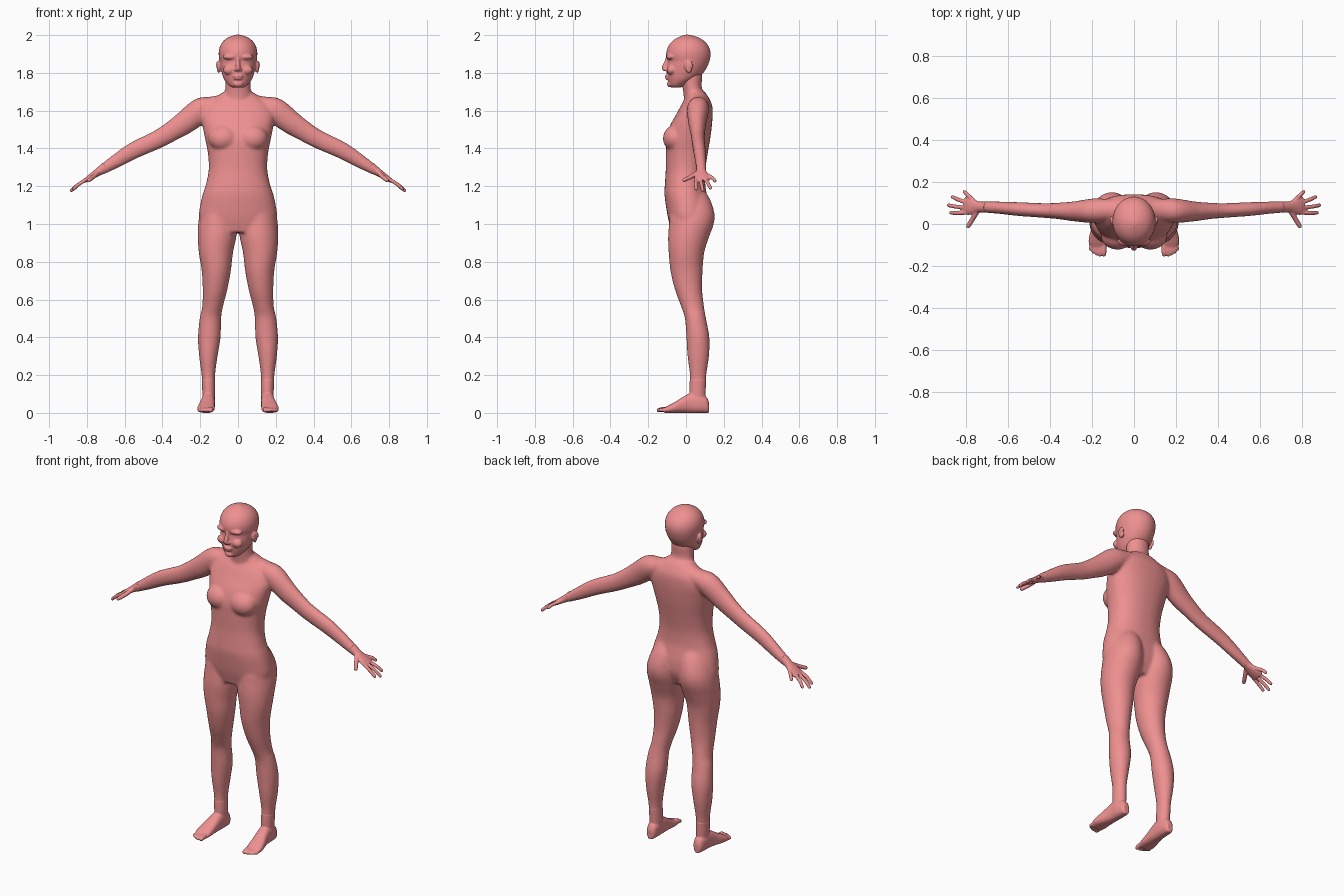
import bpy, bmesh, math
from mathutils import Vector, Matrix

X, Y, Z = Vector((1, 0, 0)), Vector((0, 1, 0)), Vector((0, 0, 1))
skin = bpy.data.materials.new("skin")
skin.diffuse_color = (0.86, 0.28, 0.28, 1)


def catmull(p, steps):
    out = []
    for i in range(len(p) - 1):
        a, b, c, d = p[max(i - 1, 0)], p[i], p[i + 1], p[min(i + 2, len(p) - 1)]
        for s in range(steps):
            t = s / steps
            out.append([0.5 * (2 * q + (r - o) * t + (2 * o - 5 * q + 4 * r - w) * t * t
                               + (3 * q - o - 3 * r + w) * t ** 3)
                        for o, q, r, w in zip(a, b, c, d)])
    return out + [list(p[-1])]


def loft(bm, stations, ref=Y, axis=None, power=2.0, n=28, steps=5):
    """Closed tube through (x, y, z, radius_a, radius_b); radius_b lies along ref."""
    pts = catmull(stations, steps)
    rings = []
    for i, p in enumerate(pts):
        t = axis or (Vector(pts[min(i + 1, len(pts) - 1)][:3]) - Vector(pts[max(i - 1, 0)][:3])).normalized()
        b = (ref - t * ref.dot(t)).normalized()
        a = b.cross(t)
        ring = []
        for k in range(n):
            c, s = math.cos(k * math.tau / n), math.sin(k * math.tau / n)
            c = math.copysign(abs(c) ** (2 / power), c)
            s = math.copysign(abs(s) ** (2 / power), s)
            ring.append(bm.verts.new(Vector(p[:3]) + a * c * max(p[3], 0.002) + b * s * max(p[4], 0.002)))
        rings.append(ring)
    for r0, r1 in zip(rings, rings[1:]):
        for k in range(n):
            bm.faces.new((r0[k], r0[(k + 1) % n], r1[(k + 1) % n], r1[k]))
    bm.faces.new(rings[0][::-1])
    bm.faces.new(rings[-1])


def stack(bm, rows, **kw):
    """Horizontal rings given as (z, x centre, x radius, y front, y back)."""
    loft(bm, [(x, (f + b) / 2, z, r, (b - f) / 2) for z, x, r, f, b in rows], axis=Z, **kw)


def ball(bm, c, r, tilt=0):
    m = Matrix.Translation(c) @ Matrix.Rotation(tilt, 4, 'X') @ Matrix.Diagonal((*r, 1))
    bmesh.ops.create_uvsphere(bm, u_segments=24, v_segments=16, radius=1, matrix=m)


def digit(bm, pts, r):
    """Finger or toe with a rounded tip."""
    p = [Vector(q) for q in pts]
    e = (p[-1] - p[-2]).normalized()
    rows = [(*q, r, r) for q in p[:-1]]
    rows += [(*(p[-1] - e * r), r * .9, r * .9), (*(p[-1] - e * r * .3), r * .65, r * .65), (*p[-1], r * .2, r * .2)]
    loft(bm, rows, ref=Z if abs(e.y) > .9 else Y, n=14, steps=3)


def mirror_x(bm):
    g = bmesh.ops.duplicate(bm, geom=bm.verts[:] + bm.edges[:] + bm.faces[:])["geom"]
    for v in g:
        if isinstance(v, bmesh.types.BMVert):
            v.co.x *= -1
    bmesh.ops.reverse_faces(bm, faces=[f for f in g if isinstance(f, bmesh.types.BMFace)])


def finish(bm, name, voxel, iterations):
    bmesh.ops.recalc_face_normals(bm, faces=bm.faces[:])
    me = bpy.data.meshes.new(name)
    bm.to_mesh(me)
    bm.free()
    me.materials.append(skin)
    ob = bpy.data.objects.new(name, me)
    bpy.context.collection.objects.link(ob)
    r = ob.modifiers.new("fuse", 'REMESH')
    r.mode, r.voxel_size, r.use_smooth_shade = 'VOXEL', voxel, True
    s = ob.modifiers.new("soften", 'SMOOTH')
    s.factor, s.iterations = 0.5, iterations


# Body: legs, arms and breasts on one side, mirrored, then torso and neck
bm = bmesh.new()
stack(bm, [(.05, .155, .032, .025, .10), (.11, .155, .034, .018, .104), (.2, .157, .036, .02, .108),
           (.3, .157, .049, .008, .122), (.4, .152, .060, .002, .124), (.5, .146, .057, -.006, .106),
           (.56, .135, .055, -.025, .096), (.65, .122, .065, -.058, .086), (.75, .115, .077, -.082, .088),
           (.85, .117, .091, -.092, .097), (.93, .111, .102, -.095, .122), (1.0, .107, .104, -.09, .147),
           (1.06, .103, .098, -.085, .15), (1.13, .09, .085, -.07, .128), (1.19, .08, .06, -.05, .09)])
loft(bm, [(.04, .07, 1.645, .05, .045), (.13, .067, 1.626, .05, .053), (.195, .063, 1.602, .067, .058),
          (.28, .060, 1.538, .062, .048), (.35, .062, 1.492, .054, .040), (.425, .064, 1.448, .049, .035),
          (.55, .071, 1.39, .045, .033), (.65, .078, 1.33, .036, .029), (.735, .081, 1.278, .024, .026)])
ball(bm, (.078, -.056, 1.455), (.08, .066, .07), -.25)
mirror_x(bm)
stack(bm, [(.955, 0, .17, -.075, .085), (1.03, 0, .206, -.095, .118), (1.1, 0, .20, -.107, .12),
           (1.16, 0, .186, -.114, .110), (1.21, 0, .170, -.112, .102), (1.29, 0, .155, -.107, .103),
           (1.38, 0, .160, -.107, .116), (1.45, 0, .174, -.105, .128), (1.52, 0, .188, -.085, .137),
           (1.58, 0, .195, -.052, .141), (1.63, 0, .17, -.025, .138), (1.67, 0, .12, .0, .12),
           (1.70, 0, .075, .005, .10)], power=2.25, n=40)
stack(bm, [(1.6, 0, .08, -.01, .12), (1.67, 0, .075, -.012, .108), (1.72, 0, .067, -.018, .084),
           (1.78, 0, .066, -.03, .086), (1.83, 0, .06, -.03, .08)])
finish(bm, "body", .0075, 10)

# Head: skull, then cheeks, brows and ears mirrored, nose, lips and chin
bm = bmesh.new()
ball(bm, (.045, -.076, 1.815), (.034, .026, .026))
ball(bm, (.038, -.081, 1.885), (.042, .024, .016))
ball(bm, (.102, .012, 1.832), (.010, .020, .034), .2)
ball(bm, (.108, .024, 1.842), (.008, .012, .022), .2)
ball(bm, (.011, -.106, 1.818), (.010, .012, .009))
mirror_x(bm)
stack(bm, [(1.722, 0, .03, -.075, -.03), (1.735, 0, .05, -.088, .0), (1.765, 0, .073, -.096, .055),
           (1.80, 0, .086, -.102, .092), (1.835, 0, .094, -.101, .114), (1.862, 0, .098, -.097, .124),
           (1.89, 0, .102, -.105, .130), (1.92, 0, .101, -.102, .128), (1.95, 0, .091, -.088, .114),
           (1.975, 0, .071, -.064, .088), (1.992, 0, .043, -.034, .055), (2.002, 0, .012, -.005, .02)], n=36)
loft(bm, [(0, -.096, 1.885, .008, .009), (0, -.104, 1.855, .010, .012), (0, -.114, 1.828, .013, .014),
          (0, -.108, 1.812, .009, .01)])
ball(bm, (0, -.100, 1.783), (.026, .013, .008))
ball(bm, (0, -.098, 1.770), (.022, .012, .007))
ball(bm, (0, -.084, 1.741), (.026, .017, .017))
finish(bm, "head", .0045, 4)

# Hands: palm, four fingers and a thumb, sloping with the forearm
bm = bmesh.new()
slope = lambda x, y, d=0: (x, y, 1.279 - (x - .735) * .66 - d)
loft(bm, [(*slope(.70, .08), .028, .027), (*slope(.735, .081), .022, .026), (*slope(.76, .082), .018, .035),
          (*slope(.785, .085), .015, .042), (*slope(.808, .087), .011, .040)])
for base, mid, tip in (((.785, .055), (.84, .052), (.877, .054)), ((.79, .076), (.85, .083), (.888, .090)),
                       ((.785, .097), (.838, .117), (.869, .132)), ((.765, .113), (.793, .140), (.812, .158))):
    digit(bm, [slope(*base), slope(*mid, -.003), slope(*tip, .006)], .0098)
digit(bm, [slope(.742, .065), slope(.764, .030, .008), slope(.793, -.018, .012)], .0120)
mirror_x(bm)
finish(bm, "hands", .004, 3)

# Feet: ankle, sole and toes
bm = bmesh.new()
stack(bm, [(.03, .155, .03, .025, .10), (.11, .155, .034, .018, .104), (.18, .157, .035, .02, .107)])
loft(bm, [(x, y, h / 2, w, h / 2) for y, x, w, h in
          ((.122, .155, .016, .055), (.108, .155, .028, .085), (.07, .156, .035, .105), (.03, .157, .036, .108),
           (-.01, .161, .039, .088), (-.05, .167, .044, .063), (-.085, .170, .046, .044), (-.115, .170, .039, .026))],
     ref=Z, axis=-Y, power=2.4)
for x0, x1, y, r in ((.144, .143, -.155, .0135), (.162, .163, -.155, .0105), (.177, .179, -.149, .010),
                     (.190, .194, -.141, .0098), (.202, .208, -.128, .0095)):
    digit(bm, [(x0, -.07, .022), (x0, y + .03, .018), (x1, y, .0115)], r)
mirror_x(bm)
finish(bm, "feet", .0045, 3)
